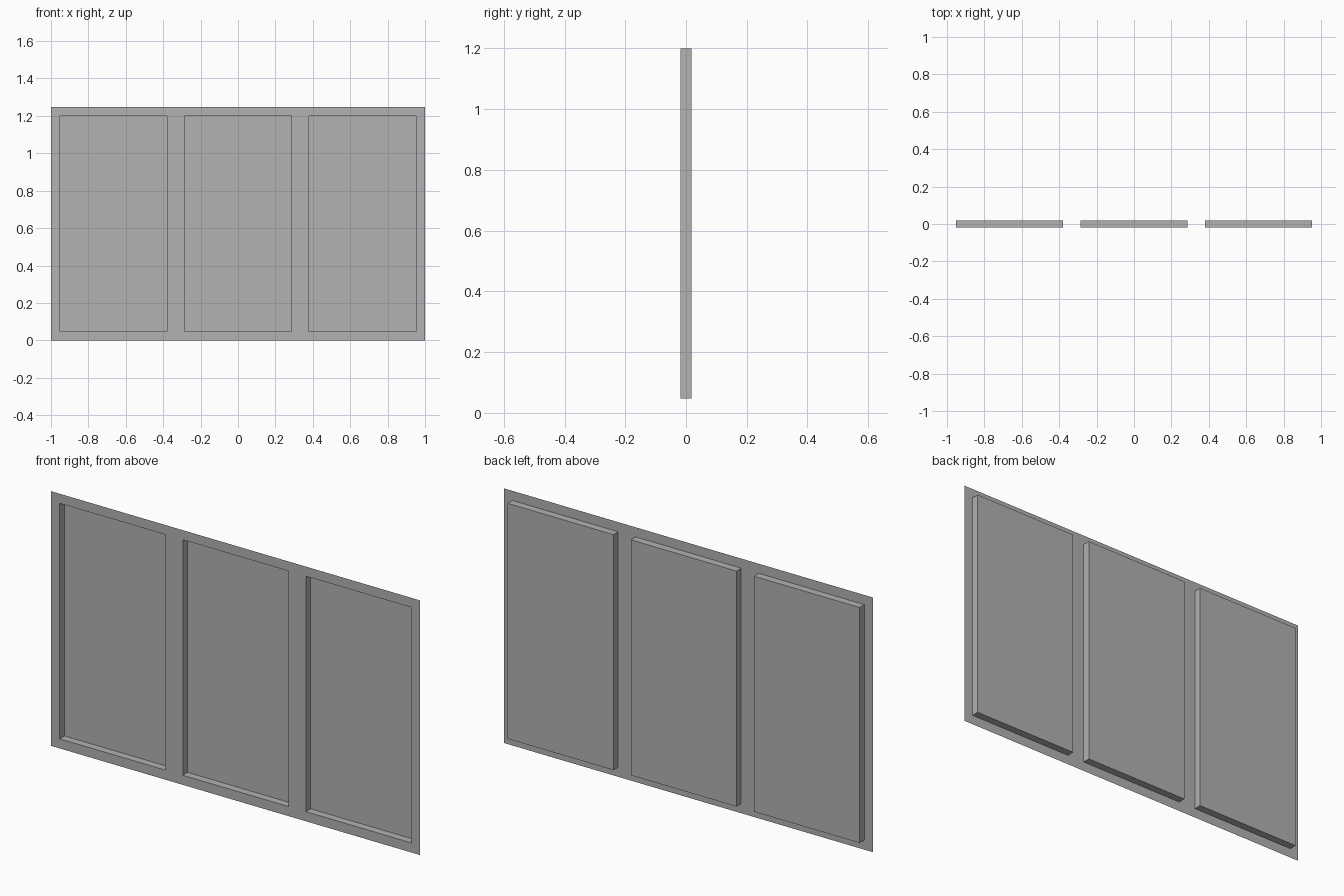
import bpy
import bmesh
from mathutils import Matrix, Vector

WIDTH, HEIGHT = 2.0, 1.247
PANELS = 3
RIM = 0.047      # frame width around each panel
DEPTH = 0.037    # how far the panels are pressed back

default = bpy.data.objects.get("Cube")
if default:
    bpy.data.objects.remove(default, do_unlink=True)

grey = bpy.data.materials.new("plain grey")
grey.use_nodes = True
colour = (0.445, 0.445, 0.445, 1.0)
grey.diffuse_color = colour
grey.node_tree.nodes["Principled BSDF"].inputs["Base Color"].default_value = colour

# Flat sheet of equal cells, stood upright with its front facing -y
bm = bmesh.new()
bmesh.ops.create_grid(bm, x_segments=PANELS, y_segments=1, size=0.5)
bmesh.ops.scale(bm, verts=bm.verts, vec=Vector((WIDTH, HEIGHT, 1)))
bmesh.ops.rotate(bm, verts=bm.verts, matrix=Matrix.Rotation(1.5707963, 3, "X"))
bmesh.ops.translate(bm, verts=bm.verts, vec=Vector((0, -DEPTH / 2, HEIGHT / 2)))

# Frame rims, then straight-walled trays pressed towards the back
panels = list(bm.faces)
bmesh.ops.inset_individual(bm, faces=panels, thickness=RIM, use_even_offset=True)
bmesh.ops.inset_individual(bm, faces=panels, thickness=0, depth=-DEPTH)

mesh = bpy.data.meshes.new("pressed_panel_sheet")
bm.to_mesh(mesh)
bm.free()
mesh.materials.append(grey)
sheet = bpy.data.objects.new("pressed_panel_sheet", mesh)
bpy.context.collection.objects.link(sheet)
